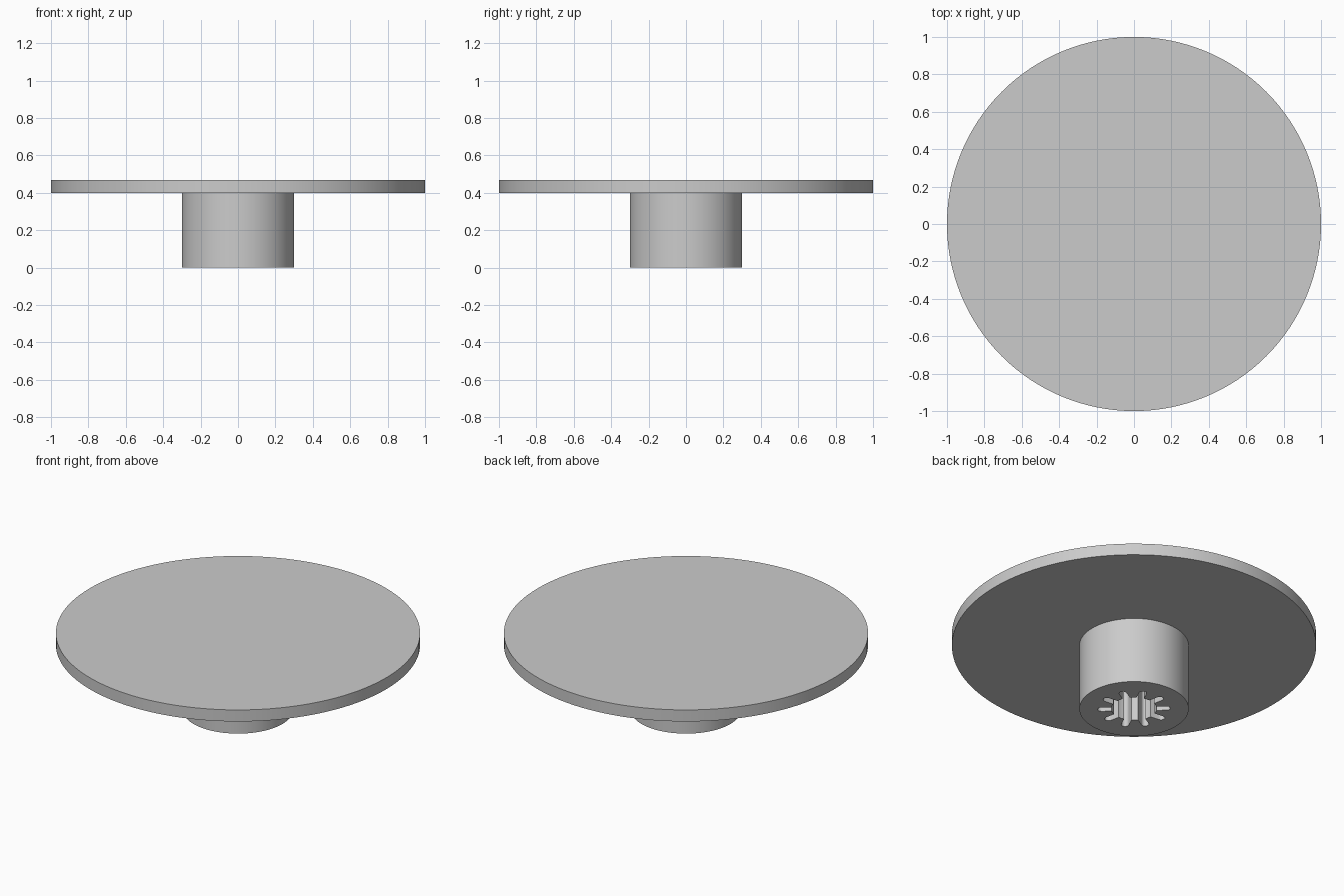
import bpy, bmesh, math
from mathutils import Vector, Matrix

if "Cube" in bpy.data.objects:
    bpy.data.objects.remove(bpy.data.objects["Cube"])

DISC_R, DISC_Z, TOP_Z = 1.0, 0.4, 0.47
HUB_R = 0.3
LOBES, PHASE = 10, math.radians(30)
ROOT_R, TIP_R, HALF_W = 0.125, 0.2, 0.021

grey = bpy.data.materials.new("light grey")
grey.use_nodes = True
grey.diffuse_color = (0.6, 0.6, 0.6, 1)
grey.node_tree.nodes["Principled BSDF"].inputs["Base Color"].default_value = (0.6, 0.6, 0.6, 1)


def finish(bm, name):
    bmesh.ops.recalc_face_normals(bm, faces=bm.faces[:])
    mesh = bpy.data.meshes.new(name)
    bm.to_mesh(mesh)
    bm.free()
    mesh.materials.append(grey)
    obj = bpy.data.objects.new(name, mesh)
    bpy.context.collection.objects.link(obj)
    bpy.ops.object.select_all(action='DESELECT')
    obj.select_set(True)
    bpy.context.view_layer.objects.active = obj
    bpy.ops.object.shade_smooth_by_angle(angle=math.radians(35))
    return obj


def circle(radius, count):
    return [Vector((radius * math.cos(a), radius * math.sin(a), 0))
            for a in (math.tau * i / count for i in range(count))]


def spline_socket():
    """Outline of rounded slots radiating from a round bore."""
    points = []
    half = math.asin(HALF_W / ROOT_R)
    step = math.tau / LOBES
    for k in range(LOBES):
        turn = Matrix.Rotation(PHASE + k * step, 3, 'Z')
        # Rounded slot end
        slot = [Vector((ROOT_R * math.cos(half), -HALF_W, 0))]
        for i in range(9):
            a = math.pi * (i / 8 - 0.5)
            slot.append(Vector((TIP_R - HALF_W + HALF_W * math.cos(a), HALF_W * math.sin(a), 0)))
        # Bore wall up to the next slot
        for i in range(4):
            a = half + (step - 2 * half) * i / 4
            slot.append(Vector((ROOT_R * math.cos(a), ROOT_R * math.sin(a), 0)))
        points += [turn @ p for p in slot]
    return points


# Flat round top plate
bm = bmesh.new()
bmesh.ops.create_cone(bm, cap_ends=True, segments=128, radius1=DISC_R, radius2=DISC_R,
                      depth=TOP_Z - DISC_Z,
                      matrix=Matrix.Translation((0, 0, (TOP_Z + DISC_Z) / 2)))
finish(bm, "top_plate")

# Hub with a slotted socket in its underside
bm = bmesh.new()
rims = []
for outline in (circle(HUB_R, 96), spline_socket()):
    verts = [bm.verts.new(p) for p in outline]
    rims += [bm.edges.new((v, verts[i - 1])) for i, v in enumerate(verts)]
walls = bmesh.ops.extrude_edge_only(bm, edges=rims)["geom"]
bmesh.ops.translate(bm, vec=(0, 0, DISC_Z),
                    verts=[g for g in walls if isinstance(g, bmesh.types.BMVert)])
bmesh.ops.triangle_fill(bm, edges=rims, use_beauty=True, normal=(0, 0, -1))
finish(bm, "hub")
